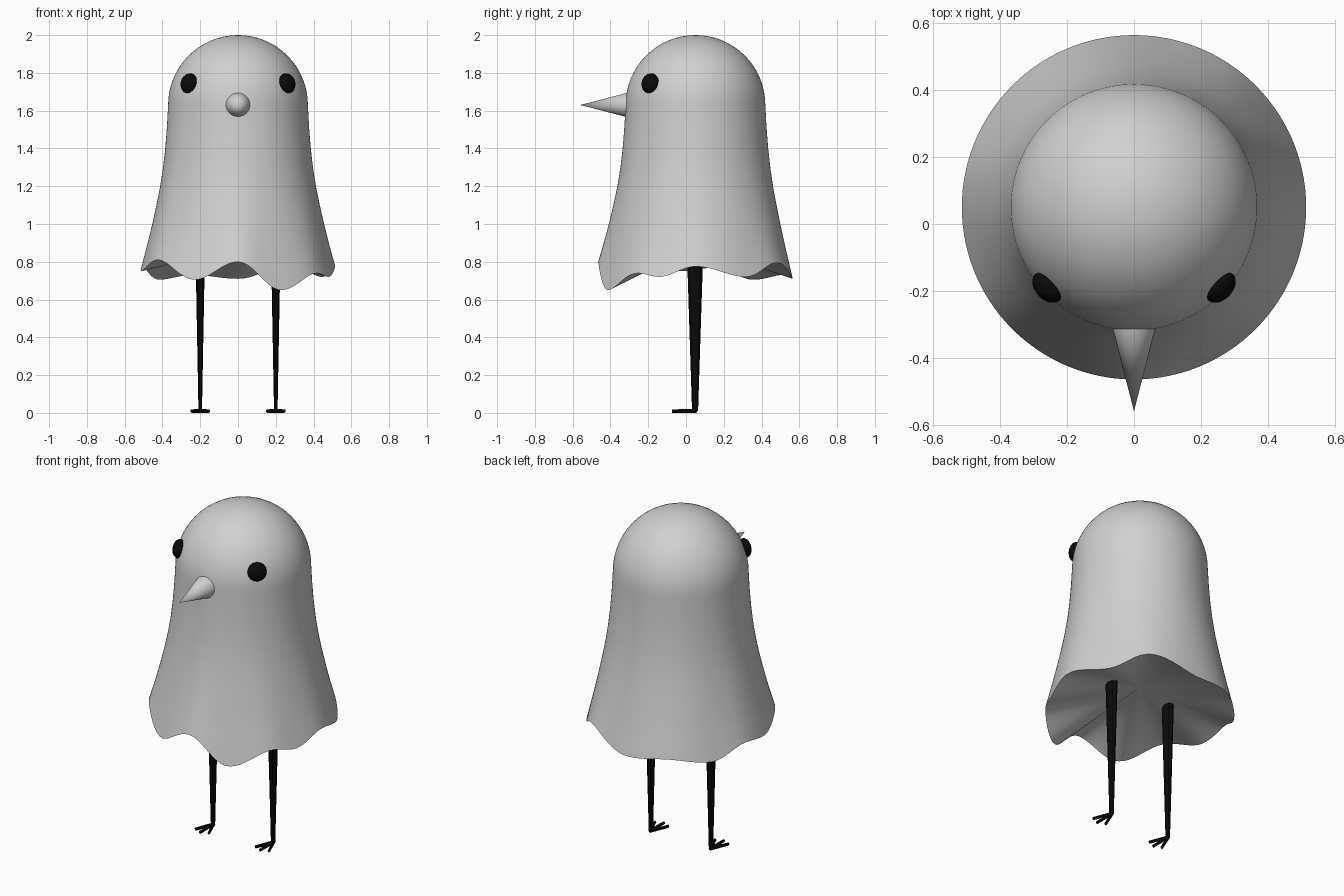
import bpy, bmesh, math
from mathutils import Vector, Matrix

if "Cube" in bpy.data.objects:
    bpy.data.objects.remove(bpy.data.objects["Cube"])

CY = 0.05          # body axis sits slightly behind the origin
SEG = 120


def material(name, rgb):
    m = bpy.data.materials.new(name)
    m.diffuse_color = (*rgb, 1)
    m.use_nodes = True
    m.node_tree.nodes["Principled BSDF"].inputs["Base Color"].default_value = m.diffuse_color
    return m


GREY = material("pale grey", (0.63, 0.63, 0.63))
BLACK = material("black", (0.003, 0.003, 0.003))


def finish(bm, name, mat, smooth=True):
    bmesh.ops.recalc_face_normals(bm, faces=bm.faces)
    me = bpy.data.meshes.new(name)
    bm.to_mesh(me)
    bm.free()
    ob = bpy.data.objects.new(name, me)
    bpy.context.collection.objects.link(ob)
    me.materials.append(mat)
    if smooth:
        bpy.ops.object.select_all(action='DESELECT')
        ob.select_set(True)
        bpy.context.view_layer.objects.active = ob
        bpy.ops.object.shade_smooth_by_angle(angle=math.radians(40))
    return ob


def interp(points, v, ease=False):
    for (a, p), (b, q) in zip(points, points[1:]):
        if v <= b:
            t = (v - a) / (b - a)
            if ease:
                t = (1 - math.cos(math.pi * t)) / 2
            return p + (q - p) * t
    return points[-1][1]


# Hem height by angle in degrees (0 = front, 90 = +x side)
HEM = [(-180, .71), (-153, .73), (-126, .705), (-102, .77), (-82, .75),
       (-55, .81), (-26, .705), (0, .80), (26, .65), (54, .74), (68, .72),
       (90, .775), (121, .72), (146, .795), (180, .71)]
# Cloth radius from shoulder (0) to hem (1)
SKIRT = [(0, .37), (.13, .376), (.26, .385), (.38, .397), (.49, .412),
         (.6, .431), (.72, .454), (.84, .479), (1, .515)]


# Body: domed cloth with a wavy hem and a shallow cone closing the underside
def body():
    bm = bmesh.new()
    rings = []
    for i in range(1, 17):                       # dome
        a = math.pi / 2 * i / 16
        rings.append([(0.37 * math.sin(a), 1.63 + 0.37 * math.cos(a))] * SEG)
    for i in range(1, 25):                       # skirt
        t = i / 24
        r = interp(SKIRT, t)
        ring = []
        for k in range(SEG):
            hem = interp(HEM, 360 * k / SEG - 180, True)
            even = 1.63 - 0.88 * t
            ring.append((r, even + (hem - 0.75) * t ** 2.5))
        rings.append(ring)
    rows = []
    for ring in rings:
        row = []
        for k, (r, z) in enumerate(ring):
            a = 2 * math.pi * k / SEG - math.pi
            row.append(bm.verts.new((r * math.sin(a), CY - r * math.cos(a), z)))
        rows.append(row)
    top = bm.verts.new((0, CY, 2.0))
    under = bm.verts.new((0, CY, 0.88))
    for k in range(SEG):
        n = (k + 1) % SEG
        bm.faces.new((top, rows[0][k], rows[0][n]))
        bm.faces.new((under, rows[-1][n], rows[-1][k]))
        for u, d in zip(rows, rows[1:]):
            bm.faces.new((u[k], d[k], d[n], u[n]))
    finish(bm, "body", GREY)


# Tapered rod between two points
def rod(bm, p, q, r1, r2, sides):
    p, q = Vector(p), Vector(q)
    d = q - p
    rot = d.to_track_quat('Z', 'Y').to_matrix().to_4x4()
    bmesh.ops.create_cone(bm, cap_ends=True, segments=sides, radius1=r1, radius2=r2,
                          depth=d.length, matrix=Matrix.Translation((p + q) / 2) @ rot)


body()

# Beak
bm = bmesh.new()
rod(bm, (0, -0.305, 1.63), (0, -0.56, 1.63), 0.066, 0, 32)
finish(bm, "beak", GREY)

for side, s in (("left", -1), ("right", 1)):
    # Eye: flattened ball lying on the head
    bm = bmesh.new()
    out = Vector((s * 0.26, -0.24, 0.08))
    mat = (Matrix.Translation((s * 0.26, CY - 0.24, 1.745))
           @ out.to_track_quat('Z', 'Y').to_matrix().to_4x4()
           @ Matrix.Diagonal((0.054, 0.054, 0.034, 1)))
    bmesh.ops.create_uvsphere(bm, u_segments=16, v_segments=10, radius=1, matrix=mat)
    finish(bm, side + "_eye", BLACK)

    # Leg: oval section, tapering to the ankle
    x = s * 0.2
    bm = bmesh.new()
    bmesh.ops.create_cone(bm, cap_ends=True, segments=8, radius1=0.016, radius2=0.043,
                          depth=0.835,
                          matrix=Matrix.Translation((x, CY - 0.002, 0.4275))
                          @ Matrix.Diagonal((0.58, 1, 1, 1)))
    finish(bm, side + "_leg", BLACK, False)

    # Foot: three toes
    bm = bmesh.new()
    for dx, y in ((-0.045, -0.055), (0, -0.075), (0.045, -0.055)):
        rod(bm, (x, CY + 0.005, 0.011), (x + dx, y, 0.011), 0.009, 0.008, 8)
    for v in bm.verts:
        v.co.z = max(v.co.z, 0) if v.co.z > 0.004 else 0
    finish(bm, side + "_foot", BLACK, False)
